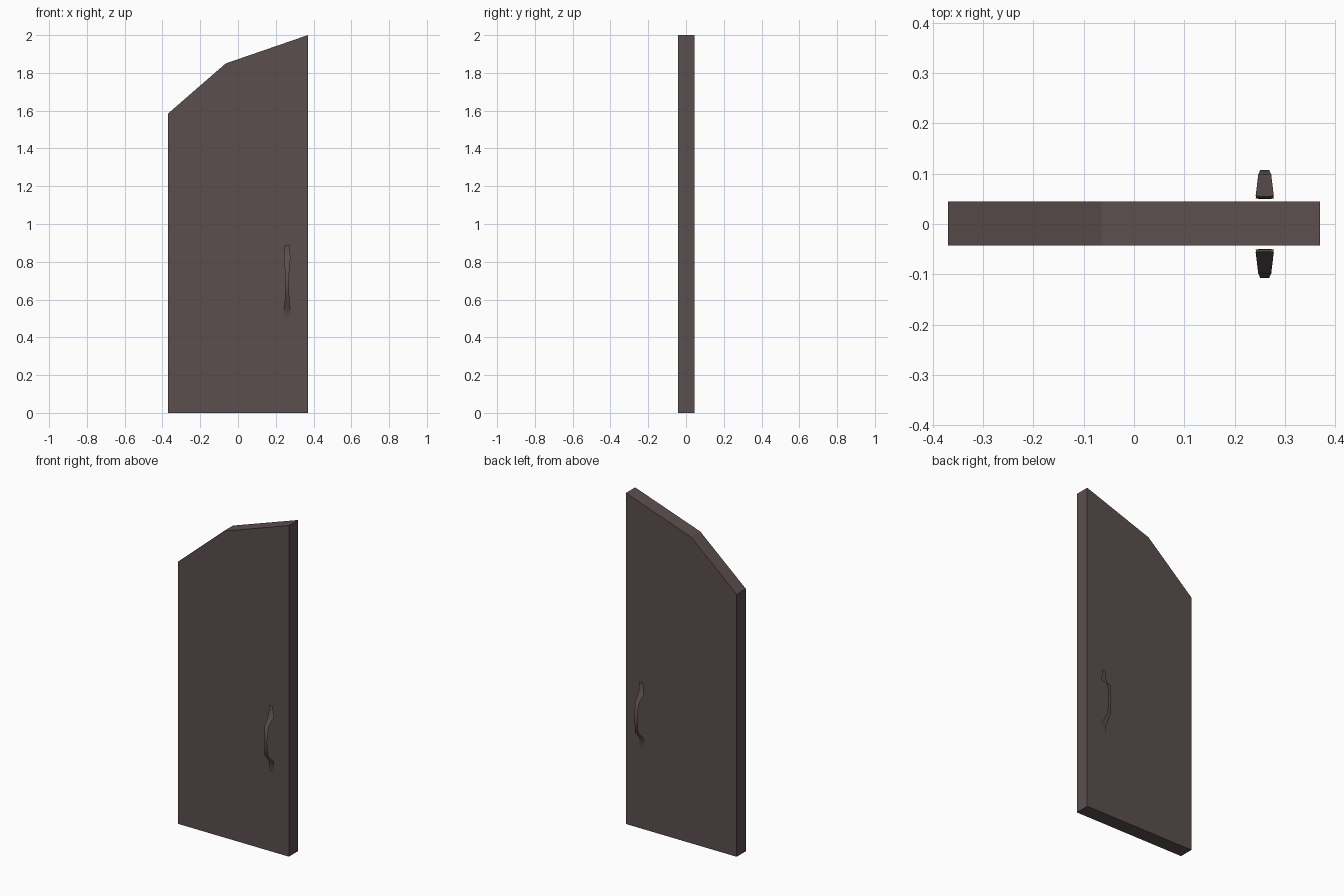
import bpy, bmesh

if "Cube" in bpy.data.objects:
    bpy.data.objects.remove(bpy.data.objects["Cube"])

wood = bpy.data.materials.new("dark_brown")
wood.diffuse_color = (0.105, 0.078, 0.076, 1)
wood.use_nodes = True
wood.node_tree.nodes["Principled BSDF"].inputs["Base Color"].default_value = wood.diffuse_color


def make(name, bm):
    bmesh.ops.recalc_face_normals(bm, faces=bm.faces)
    me = bpy.data.meshes.new(name)
    bm.to_mesh(me)
    bm.free()
    ob = bpy.data.objects.new(name, me)
    bpy.context.collection.objects.link(ob)
    me.materials.append(wood)
    return ob


# door panel: extruded profile with a two-slope top
Y0, Y1 = -0.043, 0.045
bm = bmesh.new()
profile = [(-0.37, 0), (0.37, 0), (0.37, 2.0), (-0.065, 1.85), (-0.37, 1.585)]
front = bm.faces.new([bm.verts.new((x, Y0, z)) for x, z in profile])
ext = bmesh.ops.extrude_face_region(bm, geom=[front], use_keep_orig=True)
for v in ext["geom"]:
    if isinstance(v, bmesh.types.BMVert):
        v.co.y = Y1
make("door_panel", bm)


# pull handles: thin bowed ribbons standing just off each face
# (z, distance from centre plane, half width)
def handle(name, side, path):
    bm = bmesh.new()
    rows = [[bm.verts.new((0.26 + s * w, side * d, z)) for s in (-1, 1)]
            for z, d, w in path]
    for a, b in zip(rows, rows[1:]):
        f = bm.faces.new((a[0], a[1], b[1], b[0]))
        f.smooth = True
    bm.normal_update()
    if sum(f.normal.y for f in bm.faces) * side < 0:
        bmesh.ops.reverse_faces(bm, faces=bm.faces)
    me = bpy.data.meshes.new(name)
    bm.to_mesh(me)
    bm.free()
    me.materials.append(wood)
    bpy.context.collection.objects.link(bpy.data.objects.new(name, me))


path = [(0.49, 0.050, 0.012), (0.55, 0.051, 0.018), (0.60, 0.099, 0.012),
        (0.69, 0.107, 0.009), (0.78, 0.098, 0.013), (0.82, 0.056, 0.018),
        (0.89, 0.055, 0.012)]
handle("front_handle", -1, path)
handle("back_handle", 1, path)
